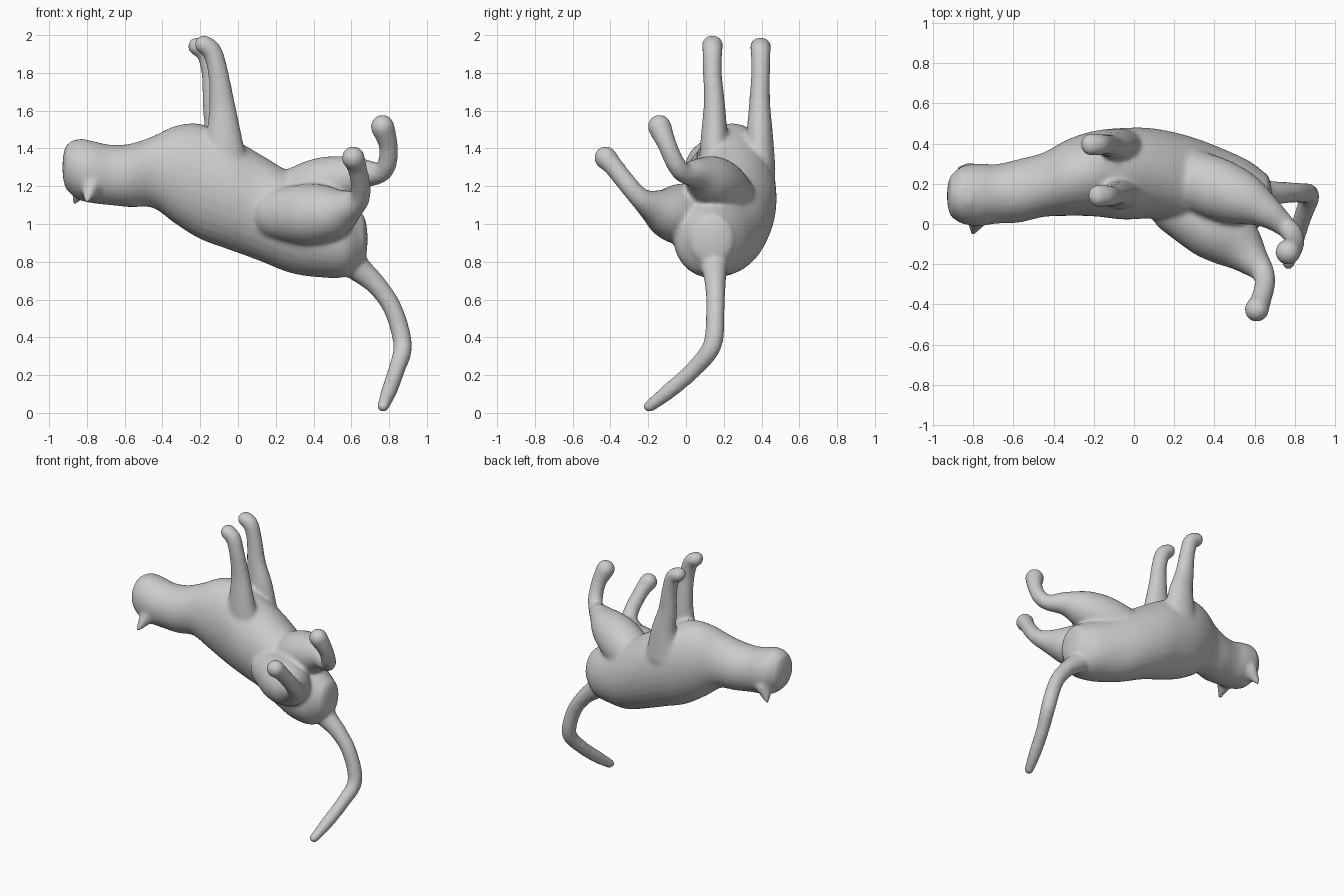
import bpy, bmesh, math
from mathutils import Vector

SEG = 28
bm = bmesh.new()


def spline(p, steps=6):
    """Catmull-Rom through points (x, y, z, radius_y, radius_other)."""
    q = [p[0]] + p + [p[-1]]
    out = []
    for i in range(1, len(q) - 2):
        for s in range(steps):
            t = s / steps
            out.append([0.5 * (2 * b + (c - a) * t + (2 * a - 5 * b + 4 * c - d) * t * t
                               + (3 * b - a - 3 * c + d) * t ** 3)
                        for a, b, c, d in zip(q[i - 1], q[i], q[i + 1], q[i + 2])])
    return out + [list(p[-1])]


def loft(pts, axis=None, cap=1.0):
    """Closed tube of elliptical rings with rounded ends."""
    pts = [tuple(p) if len(p) == 5 else (*p, p[3]) for p in pts]
    path = spline(pts)
    rings = []
    n = len(path)
    for i, p in enumerate(path):
        t = axis or (Vector(path[min(i + 1, n - 1)][:3]) - Vector(path[max(i - 1, 0)][:3])).normalized()
        u = Vector((0, 1, 0))
        u = (u - t * u.dot(t)).normalized()
        v = t.cross(u)
        c, a, b = Vector(p[:3]), p[3], p[4]
        body = [(c, u, v, a, b)]
        ends = [(math.sin(k) * min(a, b) * cap, math.cos(k)) for k in (0.4, 0.8, 1.15, 1.45)]
        if i == 0:
            body = [(c - t * d, u, v, a * s, b * s) for d, s in reversed(ends)] + body
        if i == n - 1:
            body += [(c + t * d, u, v, a * s, b * s) for d, s in ends]
        rings += body
    vs = [[bm.verts.new(c + u * a * math.cos(2 * math.pi * k / SEG) + v * b * math.sin(2 * math.pi * k / SEG))
           for k in range(SEG)] for c, u, v, a, b in rings]
    faces = [bm.faces.new((r[k], r[(k + 1) % SEG], s[(k + 1) % SEG], s[k]))
             for r, s in zip(vs, vs[1:]) for k in range(SEG)]
    faces += [bm.faces.new(vs[0][::-1]), bm.faces.new(vs[-1])]
    bmesh.ops.recalc_face_normals(bm, faces=faces)


# head, neck and torso, in slices along x
loft([(-0.895, 0.14, 1.30, 0.115, 0.13), (-0.85, 0.145, 1.29, 0.145, 0.16),
      (-0.77, 0.145, 1.275, 0.155, 0.165), (-0.68, 0.15, 1.26, 0.148, 0.16),
      (-0.57, 0.165, 1.257, 0.158, 0.168), (-0.45, 0.195, 1.275, 0.16, 0.19),
      (-0.33, 0.23, 1.26, 0.19, 0.26), (-0.2, 0.25, 1.225, 0.212, 0.305),
      (-0.05, 0.25, 1.165, 0.228, 0.30), (0.1, 0.25, 1.095, 0.225, 0.285),
      (0.28, 0.21, 1.005, 0.225, 0.265), (0.44, 0.155, 0.945, 0.22, 0.228),
      (0.57, 0.13, 0.915, 0.185, 0.195), (0.65, 0.135, 0.92, 0.12, 0.14)],
     axis=Vector((1, 0, 0)), cap=0.3)

# muzzle
loft([(-0.83, 0.13, 1.37, 0.085), (-0.87, 0.118, 1.375, 0.068)], cap=0.6)

# ears
for base, tip in (((-0.775, 0.04, 1.20), (-0.80, -0.04, 1.125)),
                  ((-0.82, 0.245, 1.20), (-0.865, 0.275, 1.12))):
    loft([(*base, 0.065, 0.055), (*tip, 0.016, 0.018)])

# front legs with paws
for dx, y, top in ((0, 0.15, 0), (-0.035, 0.39, -0.01)):
    lean = -0.01 if y < 0.3 else 0.005
    loft([(-0.07 + dx * 0.3, y, 1.28, 0.085, 0.13), (-0.075 + dx * 0.4, y, 1.48, 0.07, 0.092),
          (-0.085 + dx, y, 1.64, 0.056, 0.068), (-0.105 + dx, y + lean, 1.80, 0.050, 0.054),
          (-0.135 + dx, y + lean, 1.91, 0.053, 0.052), (-0.18 + dx, y + lean, 1.95 + top, 0.057, 0.05)])

# near hind leg: thigh, hock, foot
loft([(0.22, 0.08, 1.05, 0.14), (0.38, -0.005, 1.05, 0.165), (0.50, -0.09, 1.06, 0.14),
      (0.585, -0.175, 1.095, 0.088), (0.64, -0.24, 1.135, 0.058), (0.65, -0.30, 1.20, 0.052),
      (0.63, -0.38, 1.30, 0.052), (0.61, -0.425, 1.35, 0.062)])

# far hind leg: thigh, hock, foot
loft([(0.26, 0.23, 1.12, 0.15), (0.42, 0.17, 1.19, 0.155), (0.55, 0.12, 1.235, 0.13),
      (0.66, 0.06, 1.265, 0.082), (0.75, -0.01, 1.27, 0.055), (0.79, -0.055, 1.32, 0.051),
      (0.795, -0.10, 1.42, 0.051), (0.765, -0.14, 1.515, 0.064)])

# tail
loft([(0.54, 0.145, 0.86, 0.10), (0.63, 0.15, 0.77, 0.072), (0.73, 0.155, 0.68, 0.055),
      (0.82, 0.155, 0.55, 0.05), (0.872, 0.14, 0.36, 0.05), (0.84, 0.04, 0.23, 0.045),
      (0.80, -0.09, 0.115, 0.042), (0.768, -0.195, 0.034, 0.032)])

mesh = bpy.data.meshes.new("cat")
bm.to_mesh(mesh)
bm.free()
cat = bpy.data.objects.new("cat", mesh)
bpy.context.collection.objects.link(cat)

# fuse the parts into one soft skin
remesh = cat.modifiers.new("fuse", 'REMESH')
remesh.mode = 'VOXEL'
remesh.voxel_size = 0.013
remesh.use_smooth_shade = True
smooth = cat.modifiers.new("soften", 'SMOOTH')
smooth.factor = 0.5
smooth.iterations = 8
